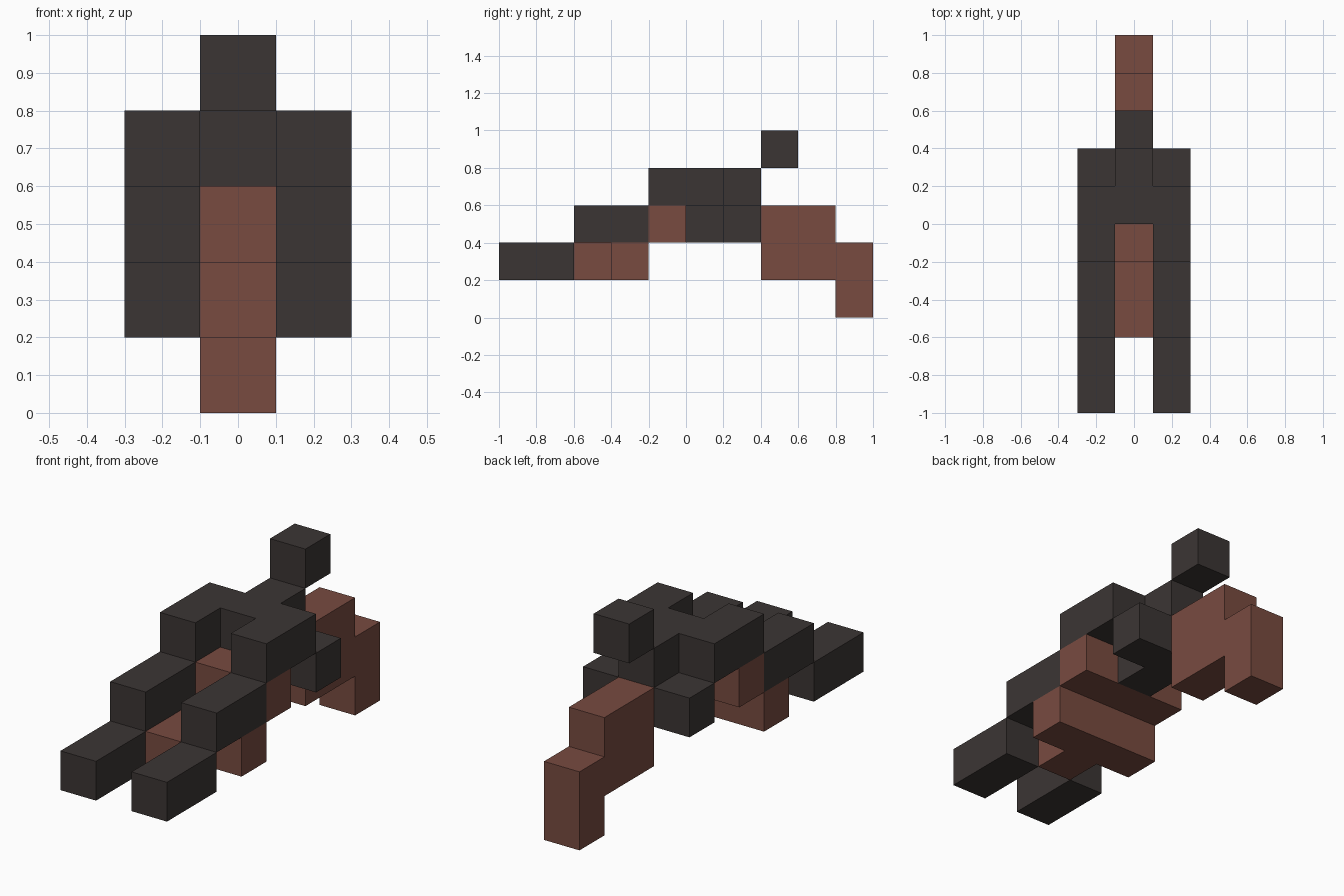
import bpy
import bmesh
from mathutils import Matrix, Vector

cube = bpy.data.objects.get("Cube")
if cube:
    bpy.data.objects.remove(cube, do_unlink=True)


def make_material(name, rgb):
    mat = bpy.data.materials.new(name)
    mat.use_nodes = True
    mat.diffuse_color = (*rgb, 1)
    mat.node_tree.nodes["Principled BSDF"].inputs["Base Color"].default_value = (*rgb, 1)
    return mat


charcoal = make_material("charcoal", (0.044, 0.036, 0.034))
brown = make_material("reddish brown", (0.188, 0.070, 0.051))


def block(name, mat, x, y, z):
    """Flat-sided block spanning the given (low, high) ranges."""
    lo, hi = (Vector(v) for v in zip(x, y, z))
    bm = bmesh.new()
    bmesh.ops.create_cube(bm, size=1, matrix=Matrix.Translation((lo + hi) / 2)
                          @ Matrix.Diagonal((*(hi - lo), 1)))
    mesh = bpy.data.meshes.new(name)
    bm.to_mesh(mesh)
    bm.free()
    mesh.materials.append(mat)
    obj = bpy.data.objects.new(name, mesh)
    bpy.context.collection.objects.link(obj)
    return obj


MID = (-0.1, 0.1)
WIDE = (-0.3, 0.3)

# Paired limbs on both sides
for side, x in (("left", (0.1, 0.3)), ("right", (-0.3, -0.1))):
    block(side + "_front_foot", charcoal, x, (-1.0, -0.6), (0.2, 0.4))
    block(side + "_front_leg", charcoal, x, (-0.6, -0.2), (0.4, 0.6))
    block(side + "_shoulder", charcoal, x, (-0.2, 0.2), (0.6, 0.8))
    block(side + "_hip", charcoal, x, (0.2, 0.4), (0.4, 0.6))

# Central body and the raised block behind it
block("body", charcoal, MID, (0.0, 0.4), (0.4, 0.8))
block("raised_block", charcoal, MID, (0.4, 0.6), (0.8, 1.0))

# Brown underside, stepping down toward the front
block("upper_crossbar", brown, WIDE, (-0.2, 0.0), (0.4, 0.6))
block("lower_crossbar", brown, WIDE, (-0.4, -0.2), (0.2, 0.4))
block("front_nub", brown, MID, (-0.6, -0.4), (0.2, 0.4))

# Brown tail, dropping to the ground
block("tail_base", brown, MID, (0.4, 0.8), (0.2, 0.6))
block("tail_tip", brown, MID, (0.8, 1.0), (0.0, 0.4))
